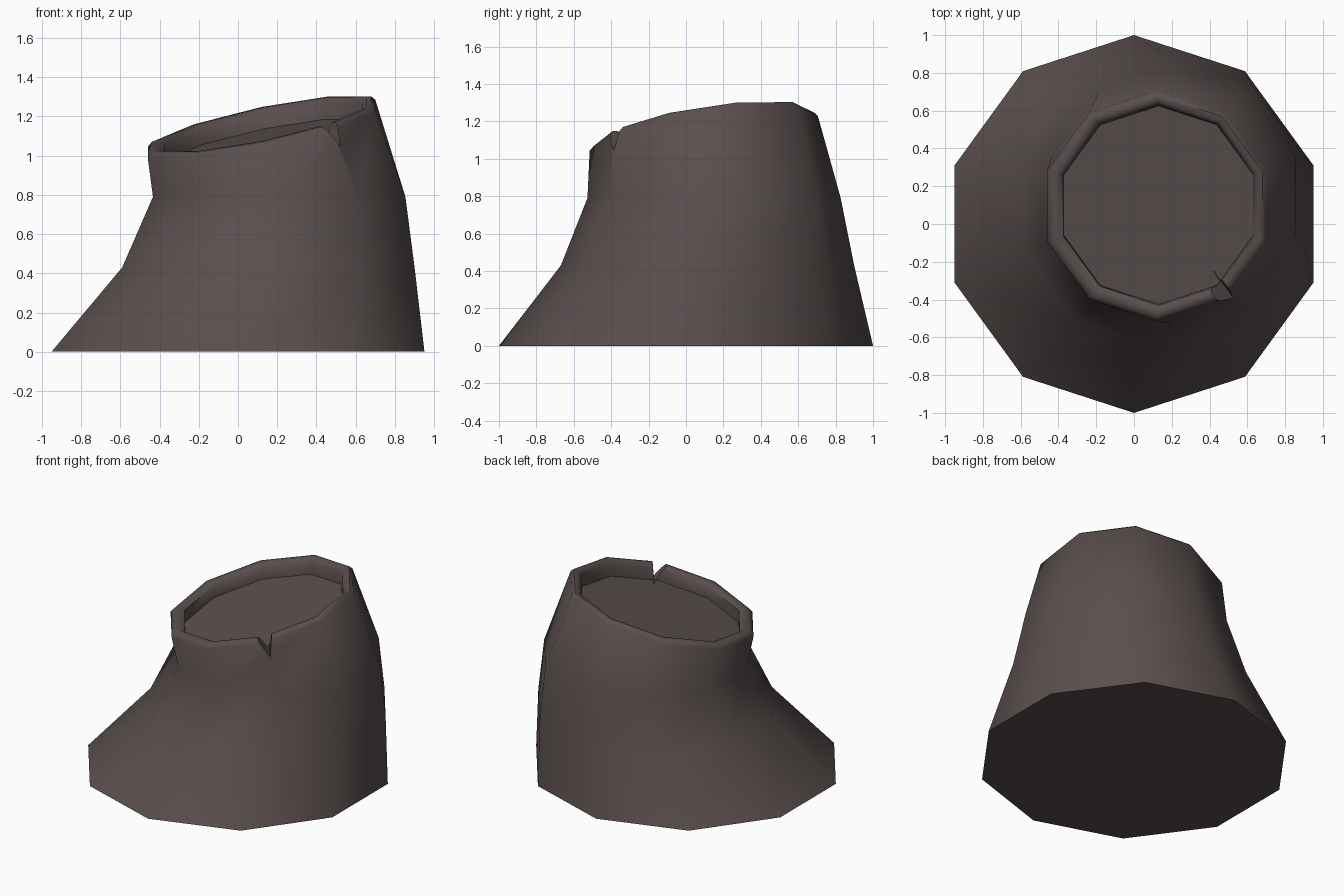
import bpy, bmesh, math

if "Cube" in bpy.data.objects:
    bpy.data.objects.remove(bpy.data.objects["Cube"])

SIDES = 10


def rim_z(x, y):
    # tilted plane of the mouth
    return 1.119 + 0.207 * x + 0.153 * y


def ring(bm, cx, cy, r, z=None, drop=0.0):
    verts = []
    for i in range(SIDES):
        a = math.pi / 2 + 2 * math.pi * i / SIDES
        x, y = cx + r * math.cos(a), cy + r * math.sin(a)
        verts.append(bm.verts.new((x, y, rim_z(x, y) - drop if z is None else z)))
    return verts


def make_object(name, bm):
    bmesh.ops.recalc_face_normals(bm, faces=bm.faces)
    mesh = bpy.data.meshes.new(name)
    bm.to_mesh(mesh)
    bm.free()
    obj = bpy.data.objects.new(name, mesh)
    bpy.context.collection.objects.link(obj)
    return obj


# Leaning rock cone with a rounded rim and a recessed floor
bm = bmesh.new()
rings = [
    ring(bm, 0, 0, 1.0, 0.0),
    ring(bm, 0.155, 0.115, 0.784, 0.43),
    ring(bm, 0.21, 0.15, 0.677, 0.79),
    ring(bm, 0.12, 0.095, 0.61, drop=0.022),
    ring(bm, 0.12, 0.095, 0.588),
    ring(bm, 0.125, 0.097, 0.555),
    ring(bm, 0.13, 0.1, 0.53, drop=0.022),
    ring(bm, 0.13, 0.1, 0.525, drop=0.105),
]
for lo, hi in zip(rings, rings[1:]):
    for i in range(SIDES):
        j = (i + 1) % SIDES
        bm.faces.new((lo[i], lo[j], hi[j], hi[i]))
bm.faces.new(rings[0])
bm.faces.new(rings[-1])
cone = make_object("rock_cone", bm)

# Wedge that cuts the notch through the front-right of the rim
a = math.radians(-54)
out, side = (math.cos(a), math.sin(a)), (-math.sin(a), math.cos(a))
bm = bmesh.new()
ends = []
for d, low in ((0.45, 1.06), (0.85, 1.025)):
    ends.append([bm.verts.new((out[0] * d + side[0] * t, out[1] * d + side[1] * t, z))
                 for t, z in ((0.195, low), (0.215, 1.3), (0.0, 1.3))])
bm.faces.new(ends[0])
bm.faces.new(ends[1])
for i in range(3):
    j = (i + 1) % 3
    bm.faces.new((ends[0][i], ends[0][j], ends[1][j], ends[1][i]))
cutter = make_object("notch_cutter", bm)
cutter.hide_render = True

mod = cone.modifiers.new("notch", 'BOOLEAN')
mod.operation = 'DIFFERENCE'
mod.solver = 'EXACT'
mod.object = cutter
bpy.context.view_layer.objects.active = cone
bpy.ops.object.select_all(action='DESELECT')
cone.select_set(True)
bpy.ops.object.modifier_apply(modifier=mod.name)
bpy.data.objects.remove(cutter)

# Dark brown stone, smooth with crisp rim edges
mat = bpy.data.materials.new("dark_stone")
mat.diffuse_color = (0.1, 0.077, 0.075, 1)
mat.use_nodes = True
mat.node_tree.nodes["Principled BSDF"].inputs["Base Color"].default_value = mat.diffuse_color
cone.data.materials.clear()
cone.data.materials.append(mat)
bpy.ops.object.shade_smooth_by_angle(angle=math.radians(50))
